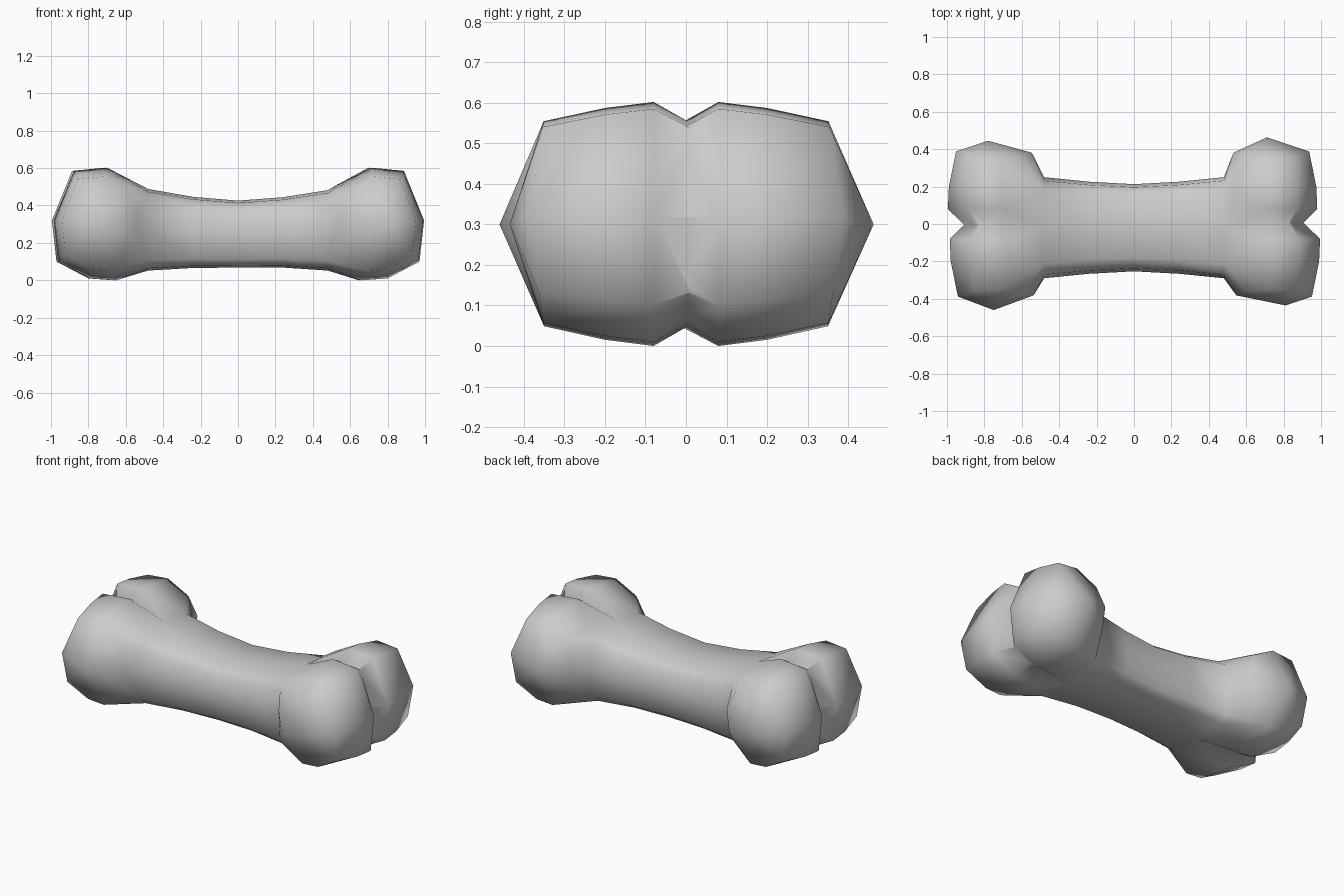
import bpy, bmesh, math

if "Cube" in bpy.data.objects:
    bpy.data.objects.remove(bpy.data.objects["Cube"])


def finish(name, bm):
    """Turn a bmesh into a smooth-shaded object."""
    bmesh.ops.recalc_face_normals(bm, faces=bm.faces)
    mesh = bpy.data.meshes.new(name)
    bm.to_mesh(mesh)
    bm.free()
    for poly in mesh.polygons:
        poly.use_smooth = True
    ob = bpy.data.objects.new(name, mesh)
    bpy.context.collection.objects.link(ob)
    return ob


# Shaft: boxy rounded tube, slimmest in the middle
def shaft_ring(x, ry, rz, zc, yc=-0.02, sides=12):
    pts = []
    for i in range(sides):
        a = 2 * math.pi * i / sides
        c, s = math.cos(a), math.sin(a)
        e = 0.5 if s > 0 else 0.4
        pts.append((x, yc + ry * math.copysign(abs(c) ** e, c),
                    zc + rz * math.copysign(abs(s) ** e if abs(s) > 1e-6 else 0, s)))
        if abs(c) < 1e-6:
            pts[-1] = (x, yc, pts[-1][2])
    return pts


END = 0.48
stations = [(-0.65, 0.22, 0.19, 0.28), (-END, 0.27, 0.218, 0.27),
            (-0.24, 0.246, 0.19, 0.256), (0, 0.233, 0.179, 0.247),
            (0.24, 0.246, 0.188, 0.256), (END, 0.27, 0.215, 0.267),
            (0.65, 0.22, 0.19, 0.28)]
bm = bmesh.new()
rows = [[bm.verts.new(p) for p in shaft_ring(*s)] for s in stations]
for a, b in zip(rows, rows[1:]):
    for i in range(len(a)):
        j = (i + 1) % len(a)
        bm.faces.new((a[i], a[j], b[j], b[i]))
bm.faces.new(rows[0])
bm.faces.new(rows[-1])
bone = finish("bone", bm)

# Knobs: hull of a faceted lump and the adjoining half of the shaft end,
# outline in x (distance from centre) and z
outline = [(1.0, 0.32), (0.89, 0.585), (0.71, 0.602), (0.54, 0.51), (0.475, 0.37),
           (0.495, 0.2), (0.66, 0.0), (0.80, 0.01), (0.975, 0.10)]
CX, CZ = 0.745, 0.305


def knob(name, sx, sy, tip_x, tip_y, dx=0.0):
    def ring(y, kx, kz, shift=0.0, bend=0.0):
        return [(sx * (CX + dx + shift + (x - CX) * kx),
                 sy * (y - bend * abs(z - CZ)),
                 CZ + (z - CZ) * kz) for x, z in outline]
    pts = ring(-0.015, 0.6, 0.82) + ring(0.08, 0.98, 1.0) + ring(0.2, 0.96, 0.95)
    pts += ring(0.39, 0.77, 0.84, 0.01, 0.13)
    pts.append((sx * tip_x, sy * tip_y, 0.30))
    end = stations[1] if sx < 0 else stations[-2]
    pts += [p for p in shaft_ring(*end) if p[1] * sy > -0.03]
    bm = bmesh.new()
    for p in pts:
        bm.verts.new(p)
    bmesh.ops.convex_hull(bm, input=bm.verts)
    loose = [v for v in bm.verts if not v.link_faces]
    bmesh.ops.delete(bm, geom=loose, context='VERTS')
    ob = finish(name, bm)
    # Fuse into the bone so no inner walls remain
    mod = bone.modifiers.new(name, 'BOOLEAN')
    mod.operation = 'UNION'
    mod.solver = 'EXACT'
    mod.object = ob
    ob.hide_render = True


knob("front_left_knob", -1, -1, 0.75, 0.46, -0.01)
knob("back_left_knob", -1, 1, 0.78, 0.445)
knob("front_right_knob", 1, -1, 0.81, 0.435)
knob("back_right_knob", 1, 1, 0.71, 0.463, -0.015)
